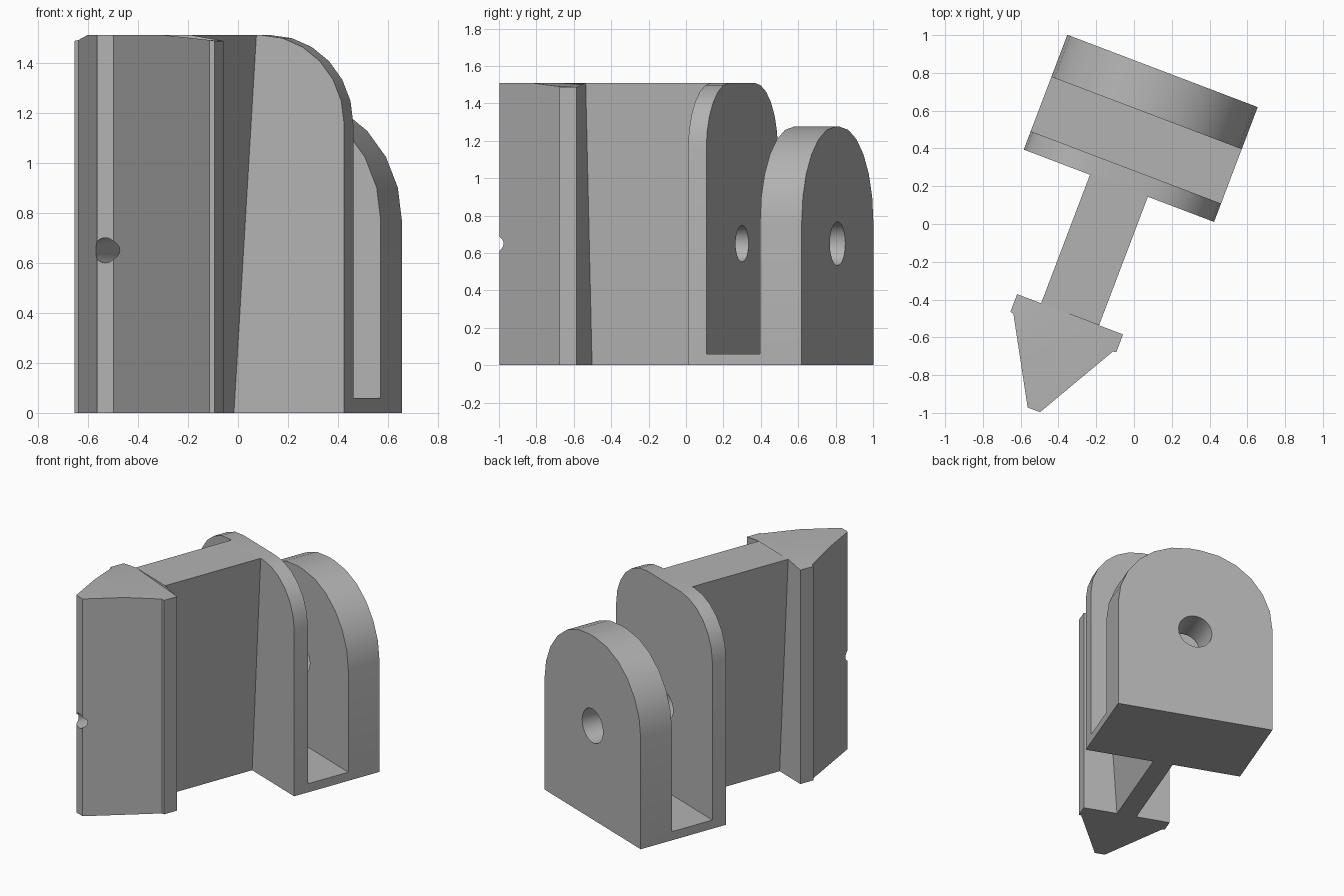
import bpy, bmesh, math
from mathutils import Vector

if "Cube" in bpy.data.objects:
    bpy.data.objects.remove(bpy.data.objects["Cube"])

TURN = math.radians(-20.8)      # whole bracket is turned about z
ORIGIN = (-0.137, 0.052, 0)
HALF, TOP, BORE_Z = 0.539, 1.51, 0.65

grey = bpy.data.materials.new("plain grey")
grey.use_nodes = True
colour = (0.45, 0.45, 0.45, 1)
grey.diffuse_color = colour
grey.node_tree.nodes["Principled BSDF"].inputs["Base Color"].default_value = colour


def add(name, bm):
    bmesh.ops.recalc_face_normals(bm, faces=bm.faces[:])
    mesh = bpy.data.meshes.new(name)
    bm.to_mesh(mesh)
    bm.free()
    mesh.materials.append(grey)
    ob = bpy.data.objects.new(name, mesh)
    ob.location, ob.rotation_euler = ORIGIN, (0, 0, TURN)
    bpy.context.collection.objects.link(ob)
    return ob


def prism(points, offset):
    bm = bmesh.new()
    face = bm.faces.new([bm.verts.new(p) for p in points])
    new = bmesh.ops.extrude_face_region(bm, geom=[face])["geom"]
    bmesh.ops.translate(bm, vec=offset,
                        verts=[v for v in new if isinstance(v, bmesh.types.BMVert)])
    return bm


def upright(name, outline, near, far):
    """Extrude an x-z outline from near to far."""
    return add(name, prism([(x, near, z) for x, z in outline], (0, far - near, 0)))


def arch(height, radius, steps=6):
    """Plate outline with two rounded top corners."""
    arc = []
    for i in range(steps + 1):
        t = math.pi / 2 * i / steps
        arc.append((HALF - radius + radius * math.cos(t),
                    height - radius + radius * math.sin(t)))
    right = [(HALF, 0)] + arc
    return right + [(-x, z) for x, z in reversed(right)]


def apply_boolean(ob, other, operation):
    mod = ob.modifiers.new(operation.lower(), 'BOOLEAN')
    mod.object, mod.operation, mod.solver = other, operation, 'EXACT'
    bpy.context.view_layer.objects.active = ob
    bpy.ops.object.modifier_apply(modifier=mod.name)


# Clevis: two rounded plates on a thin floor
clevis = upright("clevis", arch(TOP, 0.355), 0.161, 0.265)
floor = upright("floor", [(-HALF, 0), (HALF, 0), (HALF, 0.06), (-HALF, 0.06)], 0.265, 0.573)
back_plate = upright("back_plate", arch(1.275, 0.505), 0.573, 0.811)
for part in (floor, back_plate):
    apply_boolean(clevis, part, 'UNION')
    bpy.data.objects.remove(part)

# Stem: web that widens upward
stem = upright("stem", [(-0.068, 0), (0.068, 0), (0.164, TOP), (-0.164, TOP)], -0.567, 0.161)

# Arrow head with barbs that slope down at the top
side = [(0.035, -1.108), (0.281, -0.672), (0.3, -0.666), (0.3, -0.567)]
outline = side + [(-x, y) for x, y in reversed(side)]
bm = prism([(x, y, 0) for x, y in outline], (0, 0, TOP))
for s in (-1, 1):
    bmesh.ops.bisect_plane(bm, geom=bm.verts[:] + bm.edges[:] + bm.faces[:],
                           plane_co=(s * 0.164, 0, 0), plane_no=(s, 0, 0))
for v in bm.verts:
    if v.co.z > 1 and abs(v.co.x) > 0.165:
        v.co.z -= 0.023 * (abs(v.co.x) - 0.164) / 0.136
bmesh.ops.dissolve_limit(bm, angle_limit=0.01, verts=bm.verts[:], edges=bm.edges[:])
head = add("arrow_head", bm)

# Tapered bore running through every part
bm = bmesh.new()
near, far = -1.2, 0.9
bmesh.ops.create_cone(bm, cap_ends=True, segments=24, depth=far - near,
                      radius1=0.12, radius2=0.047)
bmesh.ops.rotate(bm, verts=bm.verts[:], cent=(0, 0, 0),
                 matrix=Vector((0, 0, 1)).rotation_difference(Vector((0, -1, 0))).to_matrix())
bmesh.ops.translate(bm, verts=bm.verts[:], vec=(0, (near + far) / 2, BORE_Z))
cutter = add("bore_cutter", bm)
cutter.hide_render = True
bpy.context.view_layer.update()

for ob in (clevis, stem, head):
    apply_boolean(ob, cutter, 'DIFFERENCE')
    bpy.ops.object.select_all(action='DESELECT')
    ob.select_set(True)
    bpy.context.view_layer.objects.active = ob
    bpy.ops.object.shade_smooth_by_angle(angle=math.radians(25))
bpy.data.objects.remove(cutter)
